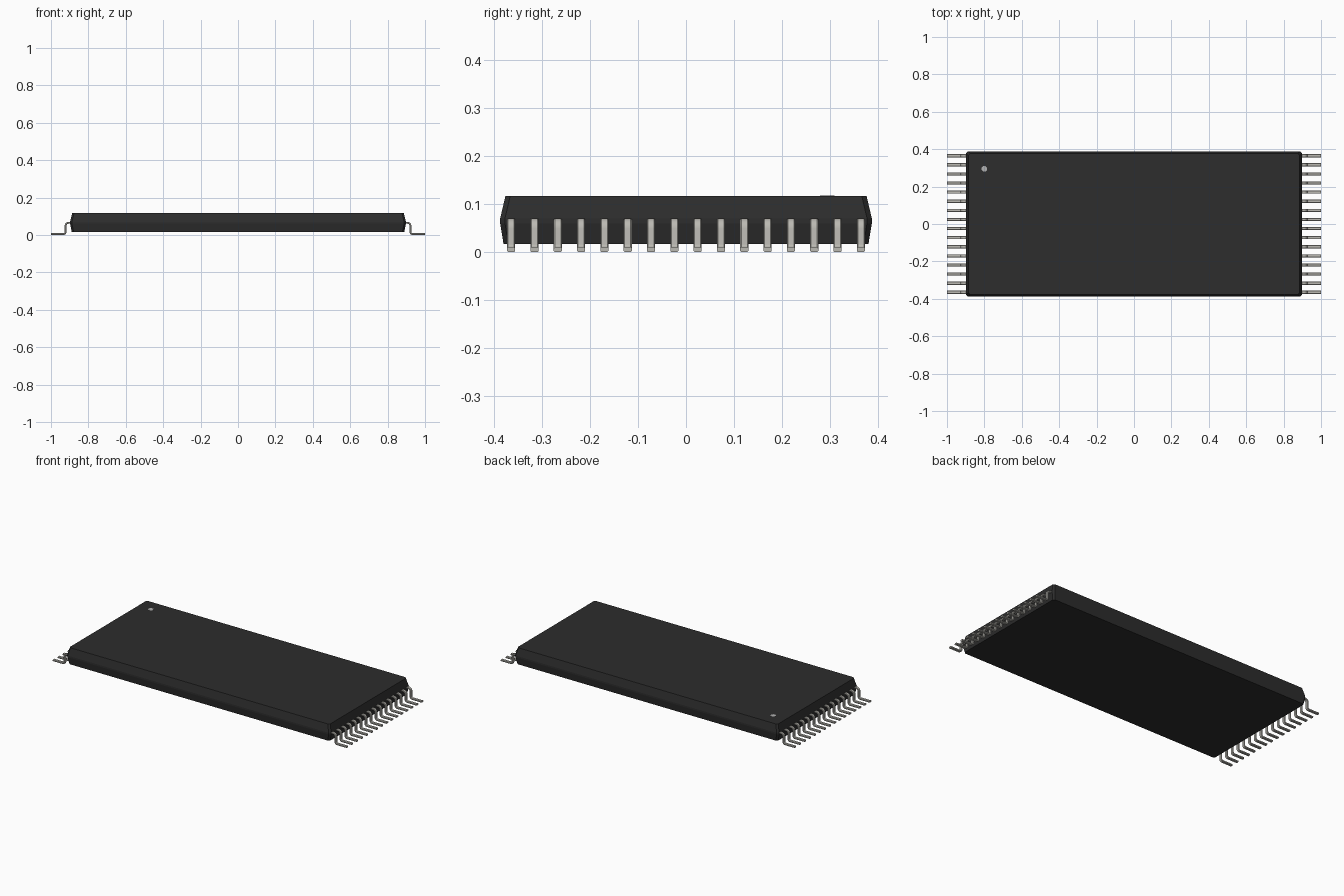
import bpy, bmesh, math

cube = bpy.data.objects.get("Cube")
if cube:
    bpy.data.objects.remove(cube)


def material(name, rgb):
    m = bpy.data.materials.new(name)
    m.use_nodes = True
    m.diffuse_color = (*rgb, 1)
    bsdf = m.node_tree.nodes["Principled BSDF"]
    bsdf.inputs["Base Color"].default_value = (*rgb, 1)
    bsdf.inputs["Roughness"].default_value = 0.6
    return m


def loft(name, rings, mat):
    """Join equal-sized rings of points into a closed solid."""
    bm = bmesh.new()
    loops = [[bm.verts.new(p) for p in ring] for ring in rings]
    n = len(loops[0])
    for a, b in zip(loops, loops[1:]):
        for i in range(n):
            j = (i + 1) % n
            bm.faces.new((a[i], a[j], b[j], b[i]))
    bm.faces.new(loops[0][::-1])
    bm.faces.new(loops[-1])
    bmesh.ops.recalc_face_normals(bm, faces=bm.faces)
    mesh = bpy.data.meshes.new(name)
    bm.to_mesh(mesh)
    bm.free()
    mesh.materials.append(mat)
    return mesh


def add(name, mesh):
    obj = bpy.data.objects.new(name, mesh)
    bpy.context.collection.objects.link(obj)
    return obj


def cut_rect(hx, hy, c):
    """Rectangle with chamfered corners."""
    return [(hx, hy - c), (hx - c, hy), (c - hx, hy), (-hx, hy - c),
            (-hx, c - hy), (c - hx, -hy), (hx - c, -hy), (hx, c - hy)]


black = material("black plastic", (0.026, 0.026, 0.026))
metal = material("tinned metal", (0.50, 0.49, 0.45))
pale = material("pale grey mark", (0.45, 0.45, 0.45))

# Package body: tapers both ways from a narrow waist band
levels = [(0.017, 0.889, 0.381), (0.060, 0.898, 0.388),
          (0.070, 0.898, 0.388), (0.117, 0.886, 0.377)]
add("package_body", loft("package_body", [
    [(x, y, z) for x, y in cut_rect(hx, hy, 0.010)] for z, hx, hy in levels], black))

# Corner mark: thin octagonal plate
dot = [(-0.80 + 0.016 * math.cos(math.pi * (i + 0.5) / 4),
        0.295 + 0.016 * math.sin(math.pi * (i + 0.5) / 4)) for i in range(8)]
add("corner_mark", loft("corner_mark", [
    [(x, y, z) for x, y in dot] for z in (0.115, 0.118)], pale))

# Gull-wing lead: chamfered strip swept along a bent centreline
# Each station is x, z and heading angle below horizontal
STEPS = 5
R1, R2 = 0.016, 0.011
path = [(0.880, 0.065, 0.0)]
for i in range(STEPS + 1):
    a = math.pi / 2 * i / STEPS
    path.append((0.906 + R1 * math.sin(a), 0.065 - R1 + R1 * math.cos(a), a))
for i in range(STEPS + 1):
    a = math.pi / 2 * (1 - i / STEPS)
    path.append((0.922 + R2 - R2 * math.sin(a), 0.005 + R2 - R2 * math.cos(a), a))
path.append((1.0, 0.005, 0.0))
section = cut_rect(0.0085, 0.005, 0.0022)
lead = loft("lead", [[(x + t * math.sin(a), w, z + t * math.cos(a))
                      for w, t in section] for x, z, a in path], metal)

# Sixteen leads on each end
for side, turn in (("left", 0), ("right", math.pi)):
    for i in range(16):
        obj = add(f"{side}_lead_{i + 1}", lead)
        obj.location.y = -0.365 + 0.73 * i / 15
        obj.rotation_euler.z = turn

# Smooth the lead bends while keeping the strip edges crisp
bpy.ops.object.select_all(action="DESELECT")
first = bpy.data.objects["left_lead_1"]
first.select_set(True)
bpy.context.view_layer.objects.active = first
bpy.ops.object.shade_smooth_by_angle(angle=math.radians(30))
